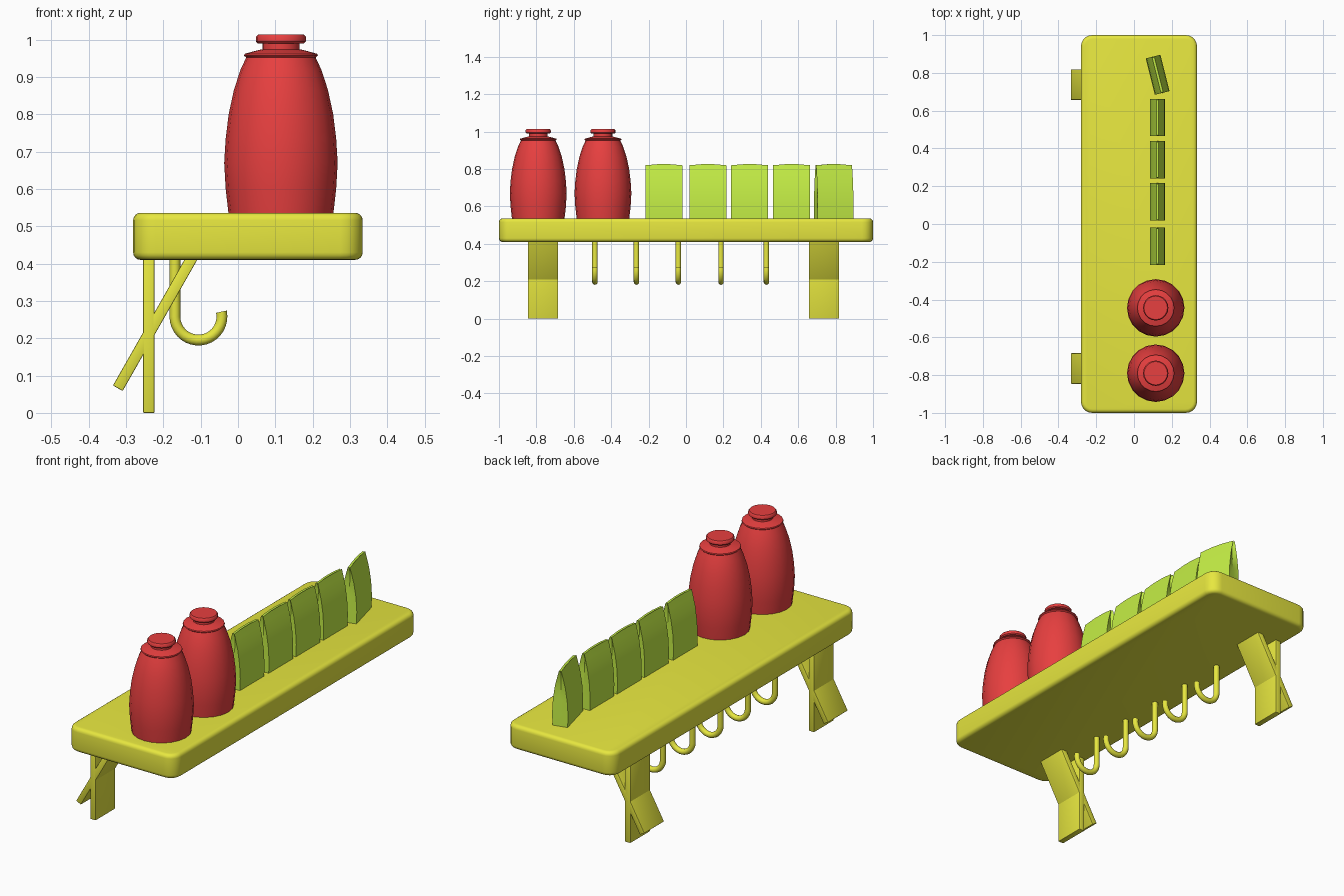
import bpy, bmesh
from math import sin, cos, pi, radians, atan2, hypot

if "Cube" in bpy.data.objects:
    bpy.data.objects.remove(bpy.data.objects["Cube"])


def material(name, rgb):
    m = bpy.data.materials.new(name)
    m.diffuse_color = (*rgb, 1)
    m.use_nodes = True
    m.node_tree.nodes["Principled BSDF"].inputs["Base Color"].default_value = m.diffuse_color
    return m


YELLOW = material("yellow", (0.8, 0.8, 0.05))
RED = material("red", (0.8, 0.05, 0.05))
GREEN = material("green", (0.55, 0.85, 0.06))


def finish(bm, name, mat, loc=(0, 0, 0), rot=(0, 0, 0), smooth=None):
    bmesh.ops.recalc_face_normals(bm, faces=bm.faces)
    me = bpy.data.meshes.new(name)
    bm.to_mesh(me)
    bm.free()
    ob = bpy.data.objects.new(name, me)
    bpy.context.collection.objects.link(ob)
    me.materials.append(mat)
    ob.location, ob.rotation_euler = loc, rot
    if smooth:
        bpy.ops.object.select_all(action='DESELECT')
        ob.select_set(True)
        bpy.context.view_layer.objects.active = ob
        bpy.ops.object.shade_smooth_by_angle(angle=radians(smooth))
    return ob


def box(size):
    bm = bmesh.new()
    bmesh.ops.create_cube(bm, size=1)
    bmesh.ops.scale(bm, vec=size, verts=bm.verts)
    return bm


def loft(rings, closed=False):
    """Skin a list of equal-length point rings and cap the ends."""
    bm = bmesh.new()
    vs = [[bm.verts.new(p) for p in r] for r in rings]
    n = len(vs[0])
    for a, b in zip(vs, vs[1:]):
        for i in range(n):
            j = (i + 1) % n
            bm.faces.new((a[i], a[j], b[j], b[i]))
    bm.faces.new(vs[0][::-1])
    bm.faces.new(vs[-1])
    return bm


# Shelf board: rounded corners, then softened rims
bm = box((0.615, 2.0, 0.126))
upright = [e for e in bm.edges if abs(e.verts[0].co.z - e.verts[1].co.z) > 0.05]
bmesh.ops.bevel(bm, geom=upright, offset=0.06, segments=5, profile=0.5, affect='EDGES')
rims = [e for e in bm.edges if abs(e.verts[0].co.z - e.verts[1].co.z) < 0.01]
bmesh.ops.bevel(bm, geom=rims, offset=0.02, segments=4, profile=0.5, affect='EDGES')
finish(bm, "shelf_board", YELLOW, (0.0265, 0, 0.473), smooth=35)

# Brackets: upright plate plus diagonal brace
x0, z0, x1, z1 = -0.322, 0.066, -0.115, 0.43
for y in (-0.765, 0.738):
    for name, size, loc, tilt in (
            ("bracket_plate", (0.031, 0.162, 0.425), (-0.239, y, 0.2125), 0),
            ("bracket_brace", (0.03, 0.162, hypot(x1 - x0, z1 - z0)),
             ((x0 + x1) / 2, y, (z0 + z1) / 2), atan2(x1 - x0, z1 - z0))):
        bm = box(size)
        bmesh.ops.bevel(bm, geom=bm.edges[:], offset=0.003, segments=2, profile=0.5, affect='EDGES')
        finish(bm, name, YELLOW, loc, (0, tilt, 0), smooth=35)

# Hooks: round rod swept along a J path
R, r = 0.063, 0.0145
path = [(-0.169, 0.43, pi)]
path += [(-0.106 + R * cos(a), 0.258 + R * sin(a), a)
         for a in (pi + radians(192) * i / 18 for i in range(19))]
for y in (-0.487, -0.265, -0.041, 0.187, 0.43):
    rings = []
    for px, pz, a in path:
        rings.append([(px + r * cos(t) * cos(a), r * sin(t), pz + r * cos(t) * sin(a))
                      for t in (2 * pi * k / 12 for k in range(12))])
    finish(loft(rings), "hook", YELLOW, (0, y, 0), smooth=40)

# Jars: turned profile of (radius, height)
jar = [(0.140, 0.53), (0.148, 0.60), (0.152, 0.67), (0.148, 0.735), (0.140, 0.80),
       (0.126, 0.865), (0.108, 0.92), (0.093, 0.952), (0.099, 0.957), (0.097, 0.962),
       (0.060, 0.972), (0.050, 0.974), (0.050, 0.990), (0.062, 0.990), (0.067, 0.995),
       (0.067, 1.007), (0.062, 1.013)]
for y in (-0.79, -0.444):
    rings = [[(q * cos(2 * pi * k / 20), q * sin(2 * pi * k / 20), z) for k in range(20)]
             for q, z in jar]
    finish(loft(rings), "jar", RED, (0.115, y, 0), smooth=40)

# Packets: gusseted bags pinched to a flat seam, (half width, height, gusset depth)
bag = [(0.038, 0.53, 0.0), (0.040, 0.60, 0.002), (0.036, 0.67, 0.006),
       (0.026, 0.74, 0.012), (0.014, 0.79, 0.014), (0.006, 0.82, 0.006)]
H = 0.099
for x, y, turn in ((0.125, -0.118, 0), (0.125, 0.117, 0), (0.125, 0.34, 0),
                   (0.125, 0.564, 0), (0.125, 0.79, 14)):
    rings = []
    for w, z, g in bag:
        top = 0.006 if z > 0.81 else 0
        rings.append([(w, -H, z), (w, -0.03, z + top), (w, 0.03, z + top), (w, H, z),
                      (0, H - g, z), (-w, H, z), (-w, 0.03, z + top),
                      (-w, -0.03, z + top), (-w, -H, z), (0, -H + g, z)])
    finish(loft(rings), "packet", GREEN, (x, y, 0), (0, 0, radians(turn)), smooth=30)
